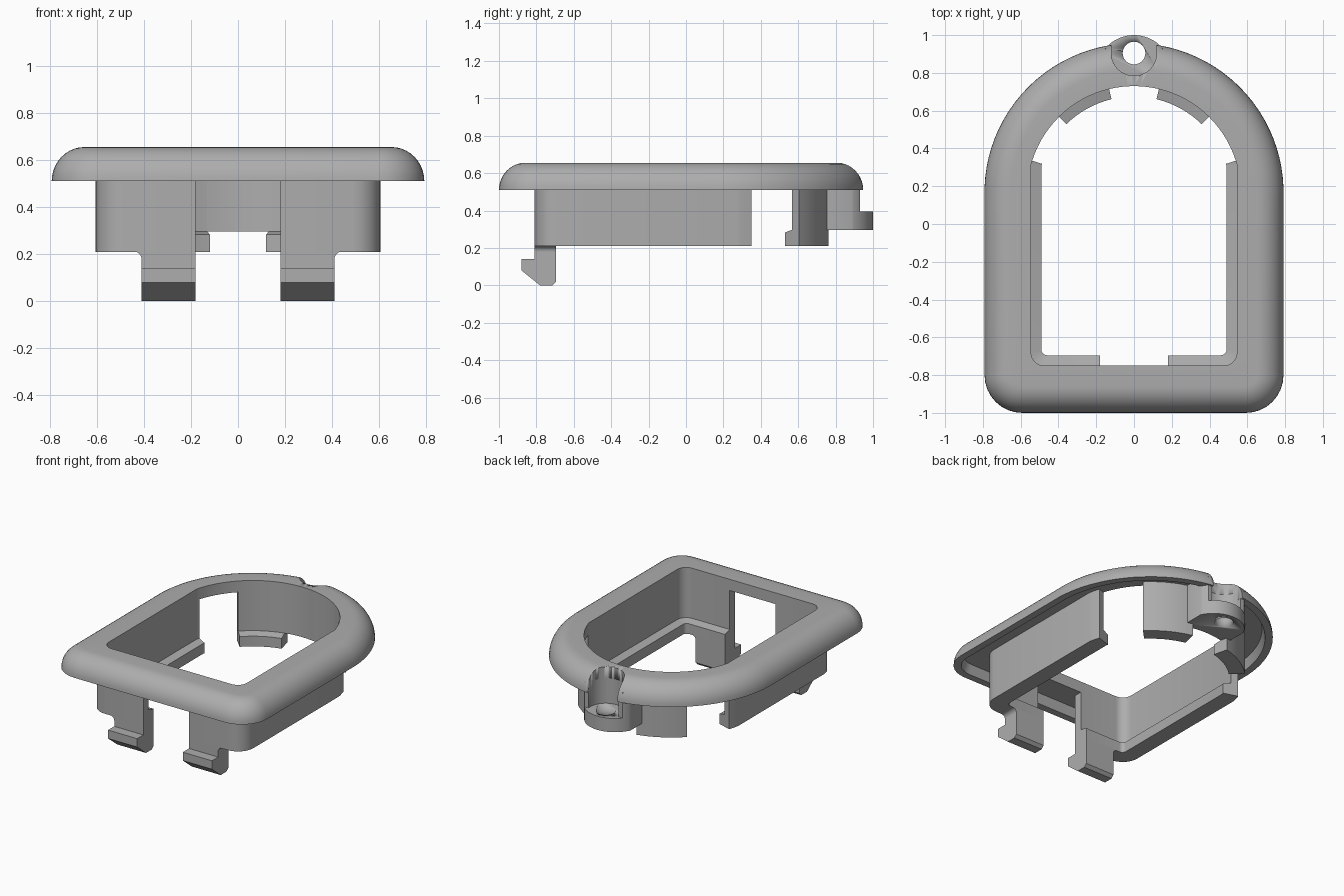
import bpy, bmesh, math
from math import sin, cos, pi, radians

if "Cube" in bpy.data.objects:
    bpy.data.objects.remove(bpy.data.objects["Cube"])

grey = bpy.data.materials.new("plain grey")
grey.use_nodes = True
GREY = (0.42, 0.42, 0.42, 1)
grey.diffuse_color = GREY
grey.node_tree.nodes["Principled BSDF"].inputs["Base Color"].default_value = GREY

ARCH_Y = 0.165   # centre of the arch
GAP = 0.18       # half width of the front gap
ANGLES = ([17.5 + i * 4 for i in range(7)] + [45.5 + i * 31 / 8 for i in range(8)]
          + [76.5 + i * 13.5 / 4 for i in range(5)])
SIDE_END, REAR_START, REAR_END = 14, 21, 29   # outline indices of wall ends


def half_outline(hw, r, y0, c):
    """Right half of an arched outline, from the front gap to the arch top."""
    pts = [(GAP, y0)]
    for i in range(9):
        a = -pi / 2 + i * pi / 16
        pts.append((hw - c + c * cos(a), y0 + c + c * sin(a)))
    start = math.degrees(math.acos(min(1, hw / r)))
    turn = [start + k * (17.5 - start) / 4 for k in range(4)] + ANGLES
    return pts + [(r * cos(radians(a)), ARCH_Y + r * sin(radians(a))) for a in turn]


def full_outline(*args):
    half = half_outline(*args)
    return half + [(-x, y) for x, y in half[-2::-1]]


def finish(name, bm, mirror=False, smooth=35):
    bmesh.ops.recalc_face_normals(bm, faces=bm.faces)
    mesh = bpy.data.meshes.new(name)
    bm.to_mesh(mesh)
    bm.free()
    mesh.materials.append(grey)
    ob = bpy.data.objects.new(name, mesh)
    bpy.context.collection.objects.link(ob)
    bpy.ops.object.select_all(action='DESELECT')
    bpy.context.view_layer.objects.active = ob
    ob.select_set(True)
    bpy.ops.object.shade_smooth_by_angle(angle=radians(smooth))
    if mirror:
        ob.modifiers.new("mirror", 'MIRROR')
    return ob


def loft(name, section, closed, mirror=False):
    """Join outlines (points, z) that together form a closed cross-section."""
    bm = bmesh.new()
    rows = [[bm.verts.new((x, y, z)) for x, y in pts] for pts, z in section]
    n, m = len(rows[0]), len(rows)
    for j in range(m):
        a, b = rows[j], rows[(j + 1) % m]
        for i in range(n if closed else n - 1):
            k = (i + 1) % n
            bm.faces.new((a[i], a[k], b[k], b[i]))
    if not closed:
        bm.faces.new([r[0] for r in rows])
        bm.faces.new([r[-1] for r in rows])
    return finish(name, bm, mirror)


def prism(name, pts, axis, lo, hi, mirror=False):
    """Extrude a flat profile along x, y or z."""
    def place(p, t):
        co = list(p)
        co.insert("xyz".index(axis), t)
        return co
    bm = bmesh.new()
    a, b = [[bm.verts.new(place(p, t)) for p in pts] for t in (lo, hi)]
    bm.faces.new(a)
    bm.faces.new(b)
    for i in range(len(pts)):
        k = (i + 1) % len(pts)
        bm.faces.new((a[i], a[k], b[k], b[i]))
    return finish(name, bm, mirror)


def arc(cx, cy, r, a0, a1, n):
    return [(cx + r * cos(radians(a0 + (a1 - a0) * i / n)),
             cy + r * sin(radians(a0 + (a1 - a0) * i / n))) for i in range(n + 1)]


def cut(ob, cutter):
    mod = ob.modifiers.new("cut", 'BOOLEAN')
    mod.operation = 'DIFFERENCE'
    mod.solver = 'EXACT'
    mod.object = cutter


BASE, RIM, TOP, CEIL = 0.21, 0.51, 0.655, 0.575
OUTER = (0.605, 0.615, -0.81, 0.12)
INNER = (0.545, 0.565, -0.75, 0.07)
LEDGE = (0.49, 0.51, -0.695, 0.03)


def flange_outline(d):
    return full_outline(0.7915 - d, 0.792 - d, -1 + d, 0.2 - d)


# Rounded flange, hollow underneath behind a thin lip
section = [(flange_outline(0.14 * (1 - cos(t))), RIM + (TOP - RIM) * sin(t))
           for t in [i * pi / 20 for i in range(11)]]
section += [(full_outline(*INNER), TOP), (full_outline(*INNER), CEIL),
            (full_outline(*OUTER), CEIL), (flange_outline(0.07), CEIL),
            (flange_outline(0.05), RIM)]
flange = loft("flange", section, True)


# Skirt walls with an inward ledge along the lower edge
def wall(name, i, j):
    o, n, l = [half_outline(*a)[i:j + 1] for a in (OUTER, INNER, LEDGE)]
    loft(name, [(o, BASE), (l, BASE), (l, 0.283), (n, 0.297), (n, CEIL), (o, CEIL)],
         False, True)


wall("side_walls", 0, SIDE_END)
wall("rear_walls", REAR_START, REAR_END)

# Short wall joining the rear walls
span = slice(REAR_END, 2 * (len(half_outline(*OUTER)) - 1) - REAR_END + 1)
o, n = full_outline(*OUTER)[span], full_outline(*INNER)[span]
loft("rear_bridge", [(o, 0.297), (n, 0.297), (n, CEIL), (o, CEIL)], False)

# Screw boss: a lower tab and a collar that runs up into the flange
tab_pts = [(0.18, 0.73)] + arc(0, 0.8, 0.2, 25, 155, 32) + [(-0.18, 0.73)]
tab = prism("screw_tab", tab_pts, "z", 0.297, 0.395)
collar = prism("screw_collar", [(x, min(y, 0.93)) for x, y in tab_pts], "z", 0.395, CEIL)

# Cutters for the screw head recess and the screw hole
recess = prism("recess_cutter", [(0.12, 1.2), (-0.12, 1.2)]
               + arc(0, 0.905, 0.12, 180, 360, 32), "z", 0.394, 0.9)
hole = prism("hole_cutter", arc(0, 0.905, 0.06, 0, 350, 35), "z", 0.2, 0.45)
for c in (recess, hole):
    c.hide_render = True
    c.hide_viewport = True
    c.display_type = 'WIRE'
cut(flange, recess)
cut(collar, recess)
cut(tab, hole)

# Snap hooks on the front wall, with a fillet where each meets the wall
prism("snap_hooks", [(-0.695, BASE), (-0.695, 0.02), (-0.715, 0), (-0.78, 0), (-0.88, 0.08),
                     (-0.88, 0.14), (-0.81, 0.14), (-0.81, BASE)], "x", GAP, 0.41, True)
prism("hook_fillets", [(0.41, BASE)] + arc(0.44, 0.18, 0.03, 180, 90, 6),
      "y", -0.81, -0.695, True)
